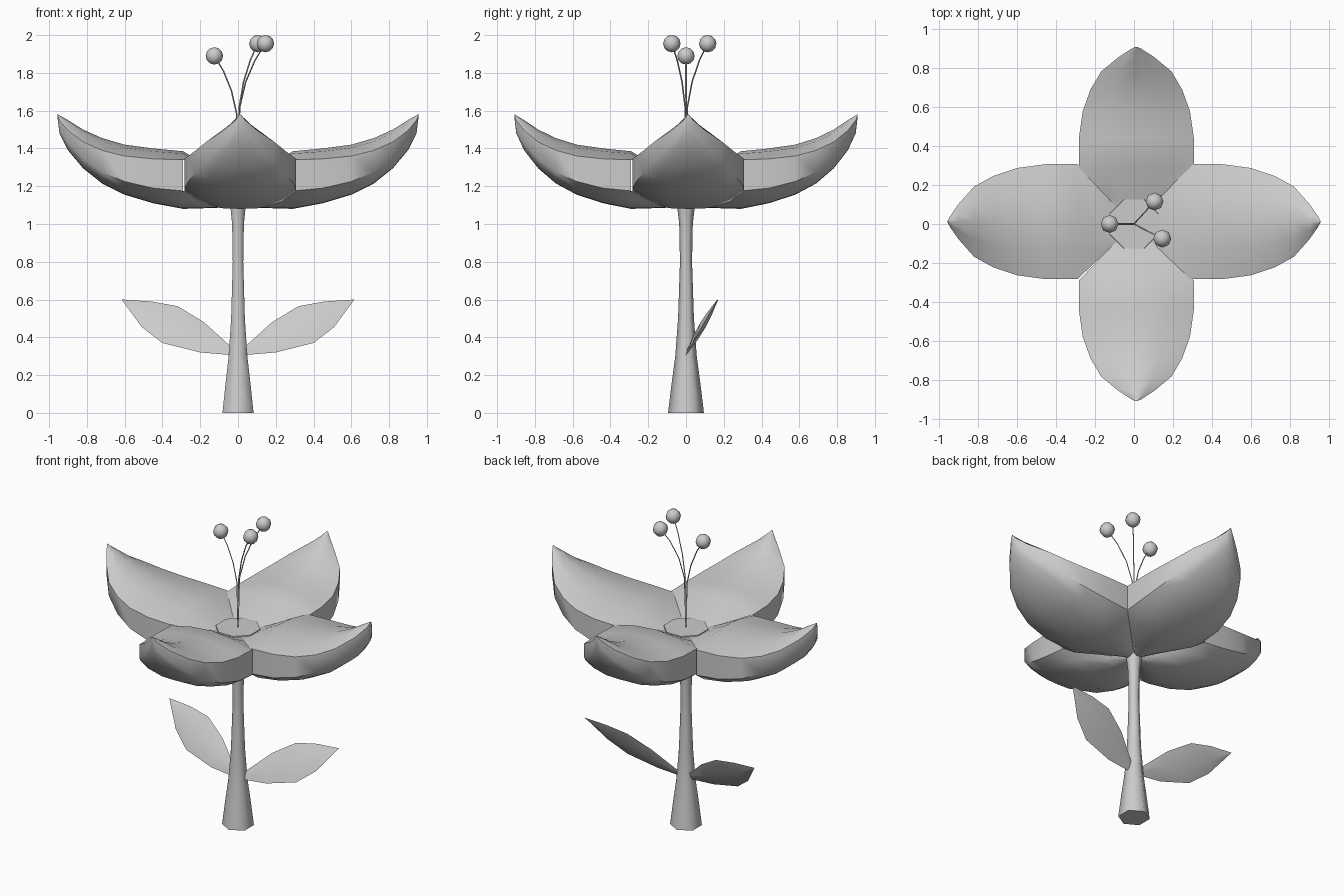
import bpy, bmesh, math
from mathutils import Vector

if "Cube" in bpy.data.objects:
    bpy.data.objects.remove(bpy.data.objects["Cube"])


def make(name, verts, faces, angle=40):
    bm = bmesh.new()
    vs = [bm.verts.new(v) for v in verts]
    for f in faces:
        bm.faces.new([vs[i] for i in f])
    bmesh.ops.remove_doubles(bm, verts=bm.verts[:], dist=0.0005)
    bmesh.ops.recalc_face_normals(bm, faces=bm.faces[:])
    me = bpy.data.meshes.new(name)
    bm.to_mesh(me)
    bm.free()
    ob = bpy.data.objects.new(name, me)
    bpy.context.collection.objects.link(ob)
    bpy.ops.object.select_all(action='DESELECT')
    bpy.context.view_layer.objects.active = ob
    ob.select_set(True)
    bpy.ops.object.shade_smooth_by_angle(angle=math.radians(angle))
    return ob


def loft(rings, cap_start=False, cap_end=True, skip=lambda i, j: False):
    n = len(rings[0])
    verts = [p for r in rings for p in r]
    faces = []
    for i in range(len(rings) - 1):
        for j in range(n):
            if not skip(i, j):
                k = (j + 1) % n
                faces.append((i * n + j, i * n + k, (i + 1) * n + k, (i + 1) * n + j))
    if cap_start:
        faces.append(tuple(range(n)))
    if cap_end:
        faces.append(tuple(range((len(rings) - 1) * n, len(rings) * n)))
    return verts, faces


# Stem: six-sided, flared at the foot
profile = [(0, .095), (.15, .077), (.3, .057), (.5, .042), (.8, .032), (1.0, .036), (1.12, .05)]
rings = [[(r * math.sin(k * math.pi / 3), r * math.cos(k * math.pi / 3), z) for k in range(6)]
         for z, r in profile]
make("stem", *loft(rings, cap_start=True), angle=62)

# Petals: full, boat-shaped; stations of distance, half width, bottom, low side, high side, ridge
stations = [
    (.02, .02, 1.09, 1.12, 1.28, 1.28),
    (.13, .13, 1.085, 1.14, 1.29, 1.29),
    (.29, .295, 1.08, 1.175, 1.34, 1.385),
    (.45, .295, 1.11, 1.19, 1.345, 1.40),
    (.60, .275, 1.155, 1.225, 1.36, 1.42),
    (.72, .235, 1.215, 1.275, 1.39, 1.455),
    (.82, .18, 1.295, 1.345, 1.435, 1.50),
    (.90, .09, 1.39, 1.43, 1.495, 1.55),
    (.945, .025, 1.48, 1.50, 1.55, 1.575),
    (.955, .006, 1.56, 1.565, 1.575, 1.582),
]


def petal(name, turn, length):
    c, s = round(math.cos(turn)), round(math.sin(turn))
    rings = []
    for r, w, zb, zl, zh, zr in stations:
        if r > .3:
            r = .29 + (r - .29) * (length - .29) / (.955 - .29)
        half = [(.35 * w, zb + .04 * (zl - zb)), (.75 * w, zb + .42 * (zl - zb)),
                (w, zl), (w, zh), (.5 * w, zh + .72 * (zr - zh))]
        sec = [(0, zb)] + half + [(0, zr)] + [(-a, z) for a, z in reversed(half)]
        # every petal leans very slightly toward the positive side
        rings.append([(r * c - a * s + (.012 * abs(s) if r > .25 else 0),
                       r * s + a * c + (.012 * abs(c) if r > .25 else 0), z) for a, z in sec])
    make(name, *loft(rings, skip=lambda i, j: i < 2 and j in (3, 8)), angle=50)


for i, name in enumerate(["right", "back", "left", "front"]):
    petal("petal_" + name, i * math.pi / 2, .955 if i % 2 == 0 else .908)

# Flower centre: small eight-sided cap
ring = [[(r * math.cos((k + .5) * math.pi / 4), r * math.sin((k + .5) * math.pi / 4), z)
         for k in range(8)] for r, z in [(.14, 1.27), (.135, 1.295)]]
make("flower_centre", *loft(ring), angle=30)

# Leaves: thin tilted blades, mirrored left and right
lower = [(.02, .305), (.2, .32), (.4, .37), (.51, .455), (.61, .592)]
upper = [(.02, .335), (.18, .48), (.32, .565), (.46, .59), (.615, .60)]
bulge = [.006, .016, .018, .014, .003]
for side, sx in (("right", 1), ("left", -1)):
    rings = []
    for (x0, z0), (x1, z1), b in zip(lower, upper, bulge):
        p0 = Vector((sx * x0, .58 * (z0 - .31), z0))
        p1 = Vector((sx * x1, .58 * (z1 - .31), z1))
        mid, off = (p0 + p1) / 2, Vector((0, -.865, .5)) * b
        rings.append([p0, mid + off, p1, mid - off])
    make("leaf_" + side, *loft(rings, cap_start=True), angle=50)

# Stamens: thin bent filaments with round tips
for i, (x, y, z) in enumerate([(-.125, 0, 1.89), (.105, .115, 1.955), (.145, -.075, 1.955)]):
    h = z - 1.28
    rings = []
    for t, k in [(0, 0), (.5, .06), (.7, .28), (.87, .62), (1, 1)]:
        rings.append([(x * k + .004 * math.cos(a), y * k + .004 * math.sin(a), 1.28 + h * t)
                      for a in (0, math.pi / 2, math.pi, 3 * math.pi / 2)])
    make(f"filament_{i + 1}", *loft(rings), angle=60)
    bpy.ops.mesh.primitive_uv_sphere_add(segments=8, ring_count=6, radius=.046, location=(x, y, z))
    bpy.context.object.name = f"anther_{i + 1}"
    bpy.ops.object.shade_smooth_by_angle(angle=math.radians(60))
